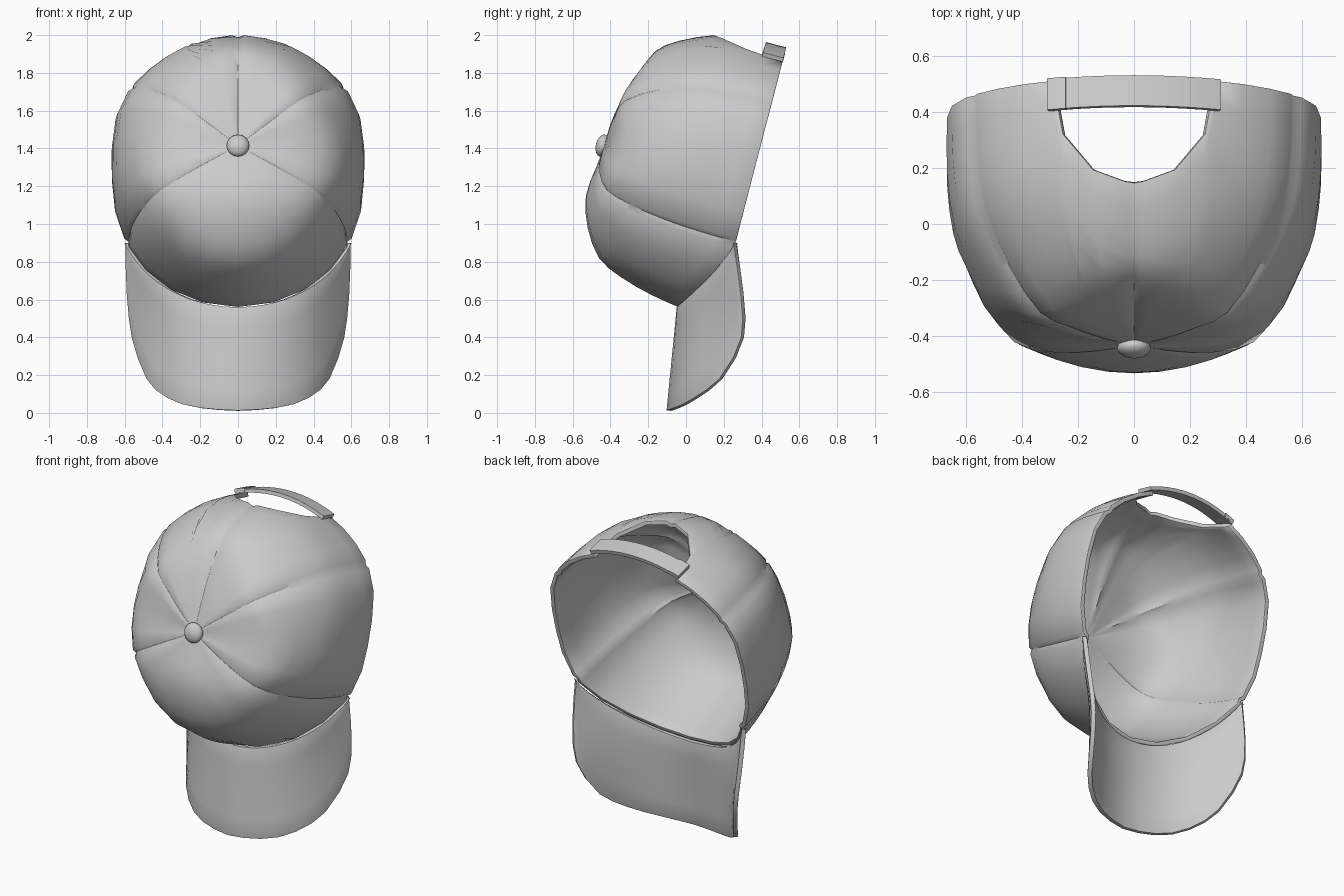
import bpy, bmesh, math
from mathutils import Vector

if "Cube" in bpy.data.objects:
    bpy.data.objects.remove(bpy.data.objects["Cube"])

# cap frame: x sideways, b towards the back, h from the opening up to the button
B0 = -0.03
UP = Vector((0, -0.968, 0.252))


def world(x, b, h):
    return Vector((x, 0.35 + 0.252 * b - 0.968 * h, 1.24 + 0.968 * b + 0.252 * h))


def spline(pts, u):
    """Smooth curve through pts, u runs 0..len-1."""
    i = max(0, min(int(u), len(pts) - 2))
    t = u - i
    p1, p2 = Vector(pts[i]), Vector(pts[i + 1])
    p0 = Vector(pts[i - 1]) if i else p1 * 2 - p2
    p3 = Vector(pts[i + 2]) if i + 2 < len(pts) else p2 * 2 - p1
    return 0.5 * (2 * p1 + (p2 - p0) * t + (2 * p0 - 5 * p1 + 4 * p2 - p3) * t * t
                  + (3 * p1 - p0 - 3 * p2 + p3) * t ** 3)


def sheet(name, cols, thick, offset, outward, closed=False, bevel=0.0):
    """Loft a list of point columns into a thick smooth shell."""
    bm = bmesh.new()
    grid = [[bm.verts.new(p) for p in c] for c in cols]
    n = len(grid)
    for i in range(n if closed else n - 1):
        a, b = grid[i], grid[(i + 1) % n]
        for j in range(len(a) - 1):
            bm.faces.new((a[j], b[j], b[j + 1], a[j + 1]))
    bmesh.ops.remove_doubles(bm, verts=bm.verts[:], dist=0.0005)
    bmesh.ops.recalc_face_normals(bm, faces=bm.faces[:])
    if sum(f.normal.dot(outward(f.calc_center_median())) for f in bm.faces) < 0:
        bmesh.ops.reverse_faces(bm, faces=bm.faces[:])
    me = bpy.data.meshes.new(name)
    bm.to_mesh(me)
    bm.free()
    ob = bpy.data.objects.new(name, me)
    bpy.context.collection.objects.link(ob)
    mod = ob.modifiers.new("thickness", 'SOLIDIFY')
    mod.thickness, mod.offset = thick, offset
    if bevel:
        bv = ob.modifiers.new("round_edge", 'BEVEL')
        bv.width, bv.segments, bv.angle_limit = bevel, 2, math.radians(55)
    bpy.ops.object.select_all(action='DESELECT')
    ob.select_set(True)
    bpy.context.view_layer.objects.active = ob
    for m in list(ob.modifiers):
        bpy.ops.object.modifier_apply(modifier=m.name)
    bpy.ops.object.shade_smooth_by_angle(angle=math.radians(50))
    return ob


# crown meridians (radius, height) at the back, back seam, side, front seam, front
KEYS = [0, 51.4, 90, 118.6, 180]
PROFILES = [
    [(.72, 0), (.73, .2), (.715, .385), (.604, .615), (.489, .698), (.309, .755), (.15, .785), (0, .8)],
    [(.742, 0), (.735, .2), (.70, .4), (.59, .6), (.44, .755), (.3, .785), (.15, .80), (0, .8)],
    [(.665, 0), (.668, .2), (.645, .39), (.6, .51), (.51, .67), (.35, .76), (.17, .79), (0, .8)],
    [(.672, 0), (.66, .2), (.633, .38), (.568, .594), (.477, .735), (.32, .79), (.15, .805), (0, .8)],
    [(.726, .206), (.70, .36), (.65, .54), (.581, .678), (.441, .777), (.279, .829), (.12, .814), (0, .8)],
]
CUT = 23.4  # half angle of the back opening


def column(a, rows=15):
    k = max(i for i in range(4) if KEYS[i] <= a)
    f = (a - KEYS[k]) / (KEYS[k + 1] - KEYS[k])
    w = math.sin(f * math.pi / 2) ** 1.3 if k == 3 else 0.5 - 0.5 * math.cos(math.pi * f)
    prof = [Vector(p).lerp(Vector(q), w) for p, q in zip(PROFILES[k], PROFILES[k + 1])]
    lo = 0.0
    if a < CUT:  # arched back opening
        h0 = .385 * math.sqrt(1 - (math.tan(math.radians(a)) / math.tan(math.radians(CUT))) ** 2)
        hi = 3.5
        for _ in range(30):
            mid = (lo + hi) / 2
            lo, hi = (mid, hi) if spline(prof, mid)[1] < h0 else (lo, mid)
    out = []
    for j in range(rows):
        r, h = spline(prof, lo + (7 - lo) * j / (rows - 1))
        if a in KEYS[:2] or a == KEYS[3]:  # stitched seam groove
            r -= .012 * min(1, r / .3)
            h -= .006 * min(1, r / .2) if h > .6 else 0
        t = math.radians(a)
        out.append(world(r * math.sin(t), B0 + r * math.cos(t), h))
    return out


def mirror(p):
    return Vector((-p.x, p.y, p.z))


# crown
angles = [0, 2.5, 11.7, 20.3, 23.4, 32, 41, 49.2, 51.4, 53.6, 64, 77, 90, 103,
          116.4, 118.6, 120.8, 135, 150, 165, 180]
half = [column(a) for a in angles]
cols = half + [[mirror(p) for p in c] for c in half[-2:0:-1]]
centre = world(0, 0, 0.1)
sheet("crown", cols, 0.025, -1, lambda c: c - centre, closed=True, bevel=0.006)

# brim: lofted from the front rim to its outer edge
edge = [(.585, .26, .9), (.583, .288, .7), (.568, .308, .5), (.54, .285, .35),
        (.475, .185, .18), (.4, .085, .1), (.29, -.005, .045), (.15, -.065, .02), (0, -.09, .012)]
N = 12
half = []
for i in range(N + 1):
    f = i / N
    inner = column(118.7 + 61.3 * f)[0] - UP * 0.004
    outer = spline(edge, 8 * f)
    half.append([inner.lerp(outer, j / 5) for j in range(6)])
cols = half + [[mirror(p) for p in c] for c in half[-2::-1]]
sheet("brim", cols, 0.026, 0, lambda c: Vector((0, -1, 0)), bevel=0.007)


# strap across the back opening, with its overlapping tab
def strap(name, x0, x1, lift, h0, h1):
    n = 10
    cols = []
    for i in range(n + 1):
        x = x0 + (x1 - x0) * i / n
        b = .718 - .6 * x * x + lift
        cols.append([world(x, b, h0), world(x, b, h1)])
    sheet(name, cols, 0.022, -1, lambda c: Vector((0, .252, .968)))


strap("strap", -.31, .31, 0, .0, .112)
strap("strap_tab", -.31, -.245, .006, -.002, .114)

# button on the crown
bpy.ops.mesh.primitive_uv_sphere_add(segments=16, ring_count=10, radius=1, location=world(0, B0, .81))
button = bpy.context.object
button.name = "button"
button.scale = (.06, .06, .036)
button.rotation_euler = UP.to_track_quat('Z', 'Y').to_euler()
bpy.ops.object.shade_smooth()
